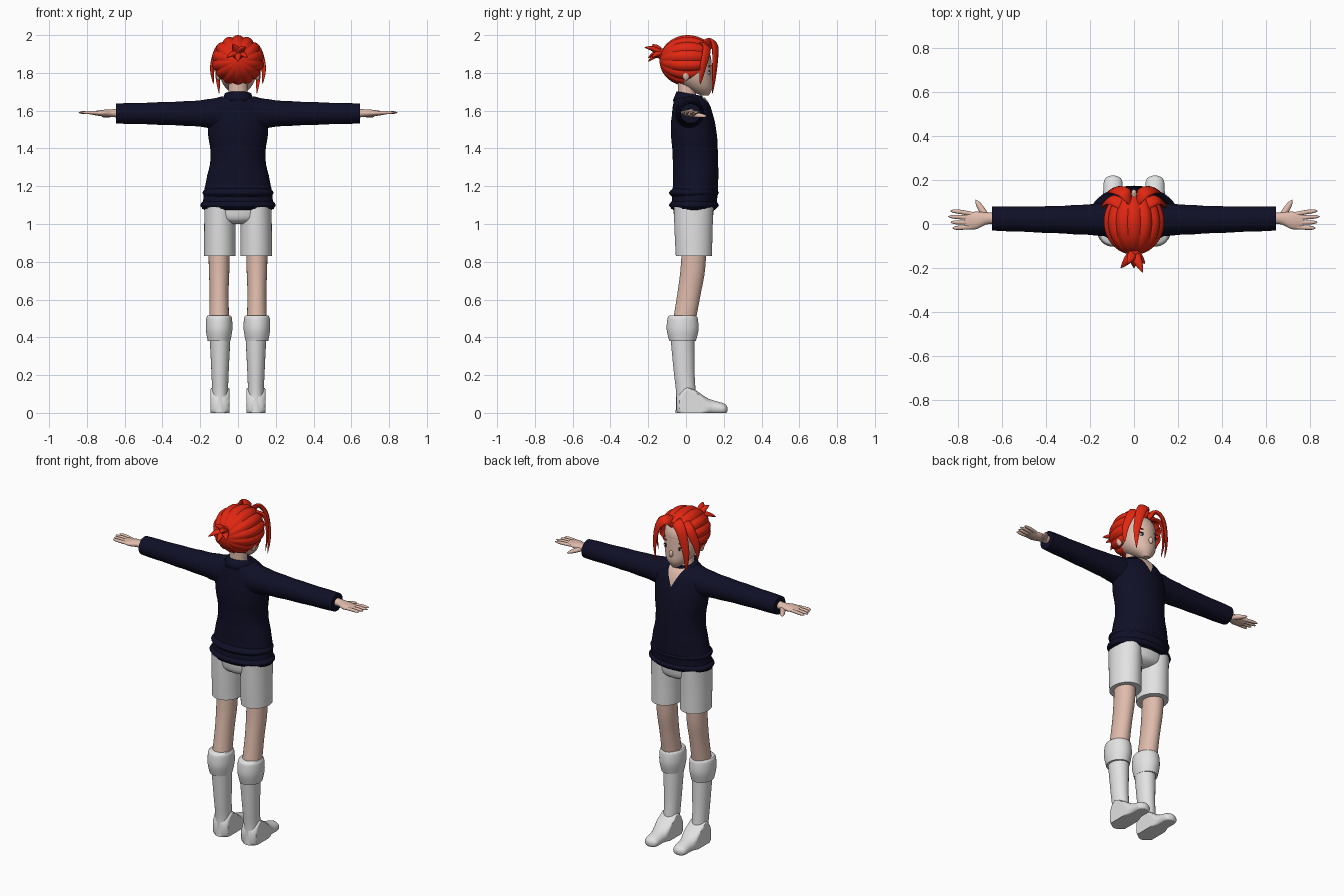
import bpy, bmesh, math
from mathutils import Vector

old = bpy.data.objects.get("Cube")
if old:
    bpy.data.objects.remove(old, do_unlink=True)

X, Y, Z = Vector((1, 0, 0)), Vector((0, 1, 0)), Vector((0, 0, 1))


def material(name, *rgb):
    m = bpy.data.materials.new(name)
    m.use_nodes = True
    m.diffuse_color = (*rgb, 1)
    node = m.node_tree.nodes["Principled BSDF"]
    node.inputs["Base Color"].default_value = (*rgb, 1)
    node.inputs["Roughness"].default_value = 0.8
    return m


RED = material("red hair", 0.75, 0.02, 0.006)
NAVY = material("navy wool", 0.005, 0.005, 0.02)
WHITE = material("white cloth", 0.76, 0.76, 0.76)
SKIN = material("skin", 0.74, 0.5, 0.41)
DARK = material("dark eye", 0.03, 0.02, 0.02)
LIP = material("lip", 0.55, 0.25, 0.2)


def finish(name, bm, *mats, mirror=False):
    bmesh.ops.recalc_face_normals(bm, faces=bm.faces)
    mesh = bpy.data.meshes.new(name)
    bm.to_mesh(mesh)
    bm.free()
    ob = bpy.data.objects.new(name, mesh)
    bpy.context.scene.collection.objects.link(ob)
    for mat in mats:
        mesh.materials.append(mat)
    if mirror:
        ob.modifiers.new("Mirror", "MIRROR").use_mirror_merge = False
    bpy.ops.object.select_all(action="DESELECT")
    ob.select_set(True)
    bpy.context.view_layer.objects.active = ob
    bpy.ops.object.shade_smooth_by_angle(angle=math.radians(45))
    return ob


def smooth_path(points, steps=5):
    # Catmull-Rom curve through the given points
    pts = [Vector(p) for p in points]
    padded = [pts[0]] + pts + [pts[-1]]
    out = []
    for before, start, end, after in zip(padded, padded[1:], padded[2:], padded[3:]):
        leave, arrive = (end - before) / 2, (after - start) / 2
        for k in range(steps):
            t = k / steps
            ease = t * t * (3 - 2 * t)
            out.append(start.lerp(end, ease) + leave * t * (1 - t) ** 2 - arrive * t * t * (1 - t))
    return out + [pts[-1]]


def ellipse(centre, u, v, count):
    angles = [math.tau * k / count for k in range(count)]
    return [centre + u * math.cos(a) + v * math.sin(a) for a in angles]


def loft(loops, closed=True):
    bm = bmesh.new()
    rows = [[bm.verts.new(co) for co in loop] for loop in loops]
    for a, b in zip(rows, rows[1:]):
        for k in range(len(a) if closed else len(a) - 1):
            n = (k + 1) % len(a)
            bm.faces.new((a[k], a[n], b[n], b[k]))
    if closed:
        bm.faces.new(rows[0])
        bm.faces.new(rows[-1])
    return bm


def body(rings, base=(0, 0, 0), along=Z, shift=Y, fold=0):
    # each ring: distance along, sideways shift, half width, half depth
    across = along.cross(shift)
    loops = []
    for i, (t, s, width, depth) in enumerate(smooth_path(rings)):
        swell = 1 + fold * math.sin(2 * i)
        centre = Vector(base) + along * t + shift * s
        loops.append(ellipse(centre, across * width * swell, shift * depth * swell, 40))
    return loft(loops)


def strand(name, mat, points, width, thick, focus, blunt=2, mirror=True):
    # tapered lock or finger whose flat side faces away from the focus
    path = smooth_path(points)
    last = len(path) - 1
    loops = []
    for i, p in enumerate(path):
        tangent = (path[min(i + 1, last)] - path[max(i - 1, 0)]).normalized()
        wide = tangent.cross(p - Vector(focus)).normalized()
        size = max(1 - (i / last) ** blunt, 0.05)
        loops.append(ellipse(p, wide * width * size, wide.cross(tangent) * thick * size, 12))
    finish(name, loft(loops), mat, mirror=mirror)


def ball(name, mat, centre, size, mirror=True):
    bm = bmesh.new()
    bmesh.ops.create_uvsphere(bm, u_segments=24, v_segments=16, radius=1)
    for v in bm.verts:
        v.co = Vector(c + s * q for c, s, q in zip(centre, size, v.co))
    finish(name, bm, mat, mirror=mirror)


def cut(bm, point, normal, clear=False):
    bmesh.ops.bisect_plane(bm, geom=bm.verts[:] + bm.edges[:] + bm.faces[:],
                           plane_co=point, plane_no=normal, clear_outer=clear)


# Sweater body with a skin V at the throat
bm = body([(1.08, .04, .19, .12), (1.2, .05, .175, .12), (1.35, .05, .145, .12),
           (1.5, .04, .16, .12), (1.62, .03, .15, .1), (1.67, .02, .08, .08)], fold=.006)
throat = Vector((0, 0, 1.57))
for side in (X, -X):
    cut(bm, throat, side - Z / 2)
for face in bm.faces:
    c = face.calc_center_median() - throat
    face.material_index = int(c.y > .04 and abs(c.x) < c.z / 2)
finish("sweater_body", bm, NAVY, SKIN)

# Gathered rolls of the hem
for name, height, size in (("hem_roll", 1.1, .2), ("hem_fold", 1.165, .188)):
    finish(name, body([(-.025, 0, size - .02, .11), (0, 0, size, .132), (.025, 0, size - .02, .11)],
                      base=(0, .042, height)), NAVY)

# Stand-up collar, open at the throat
rows = []
for rise in (0, .5, 1):
    radius = .09 - .02 * rise
    angles = [math.radians(110 + 320 * k / 30) for k in range(31)]
    rows.append([Vector((radius * math.cos(a), .02 + radius * math.sin(a),
                         1.64 + rise / 20 - math.sin(a) / 80)) for a in angles])
collar = finish("sweater_collar", loft(rows, closed=False), NAVY)
collar.modifiers.new("Thickness", "SOLIDIFY").thickness = .01

# Sleeves
finish("sleeve", body([(.08, .02, .09, .08), (.2, .02, .07, .07), (.4, .02, .06, .06),
                       (.645, .025, .053, .055)], base=Z * 1.585, along=X, fold=.015), NAVY, mirror=True)

# Hands: palm, four fingers from a rule, thumb
finish("palm", body([(.62, .025, .025, .026), (.67, .025, .02, .027), (.72, .016, .017, .04),
                     (.77, .015, .009, .034)], base=Z * 1.587, along=X), SKIN, mirror=True)
for i in range(4):
    y = .046 - .02 * i
    reach = .845 - .01 * abs(i - 1)
    strand(f"finger_{i + 1}", SKIN, [(.74, y, 1.588), (.79, y * 1.2, 1.59), (reach, y * 1.3, 1.59)],
           .01, .009, -Z, blunt=6)
strand("thumb", SKIN, [(.67, .03, 1.58), (.695, .07, 1.575), (.72, .11, 1.57)], .016, .013, -Z, blunt=4)

# Shorts
finish("shorts_hips", body([(1, .04, .06, .06), (1.03, .04, .15, .1), (1.12, .04, .17, .11)]), WHITE)
finish("shorts_leg", body([(.83, .042, .083, .096), (.95, .04, .083, .1), (1.09, .04, .082, .105)],
                          base=X * .096), WHITE, mirror=True)

# Bare legs
finish("leg", body([(.9, .045, .057, .065), (.75, .035, .054, .065), (.63, .016, .05, .062),
                    (.48, -.01, .053, .06)], base=X * .1), SKIN, mirror=True)

# Boots: folded cuff, shaft and flat-soled foot
finish("boot_cuff", body([(.515, 0, .06, .07), (.5, 0, .068, .08), (.44, 0, .07, .084), (.38, 0, .06, .07)],
                         base=(.1, -.018, 0)), WHITE, mirror=True)
finish("boot_shaft", body([(.42, -.02, .056, .064), (.22, -.01, .046, .055), (.1, 0, .042, .052),
                           (0, 0, .045, .055)], base=X * .095), WHITE, mirror=True)
bm = body([(-.05, .04, .03, .05), (0, .05, .1, .09), (.05, .045, .1, .075), (.12, .03, .05, .045),
           (.2, .02, .04, .03), (.22, .02, .01, .01)], base=X * .095, along=Y, shift=Z)
for v in bm.verts:
    v.co.x = min(max(v.co.x, .045), .145)
    v.co.z = max(v.co.z, 0)
finish("boot_foot", bm, WHITE, mirror=True)

# Neck, head and face
finish("neck", body([(1.6, .02, .07, .07), (1.68, .005, .052, .048), (1.8, .005, .052, .05)]), SKIN)
ball("cranium", SKIN, (0, .01, 1.86), (.107, .125, .11), mirror=False)
finish("jaw", body([(1.68, .1, .02, .02), (1.72, .07, .065, .07), (1.78, .03, .095, .11),
                    (1.86, .015, .1, .12)]), SKIN)
ball("nose", SKIN, (0, .142, 1.77), (.012, .015, .02), mirror=False)
ball("mouth", LIP, (0, .136, 1.73), (.02, .005, .004), mirror=False)
ball("ear", SKIN, (.104, 0, 1.79), (.013, .02, .03))
ball("eye_white", WHITE, (.045, .12, 1.8), (.02, .008, .009))
ball("iris", DARK, (.045, .125, 1.8), (.008, .005, .008))
ball("upper_lash", DARK, (.045, .123, 1.81), (.02, .006, .003))
ball("eyebrow", RED, (.045, .123, 1.835), (.024, .005, .004))

# Hair: ridged shell gathered at the back, trimmed along the hairline
bm = bmesh.new()
bmesh.ops.create_uvsphere(bm, u_segments=112, v_segments=40, radius=1)
for v in bm.verts:
    ridge = .93 + .07 * abs(math.sin(7 * math.atan2(v.co.y, v.co.x)))
    v.co = Vector((.14 * ridge * v.co.x, .01 + .15 * v.co.z, 1.865 + .135 * ridge * v.co.y))
cut(bm, Z * 1.755, Y * .7 - Z, clear=True)
cut(bm, (0, .065, 1.8), Y - Z * .4, clear=True)
finish("hair", bm, RED)

# Ponytail: knot and fanned tufts
knot = Vector((0, -.13, 1.9))
ball("hair_tie", RED, knot, (.03, .025, .03), mirror=False)
for i, tip in enumerate(((-.06, -.07, -.02), (.04, -.09, .035), (0, -.07, -.04), (-.03, -.05, .05), (.05, -.05, -.02))):
    tip = Vector(tip)
    strand(f"ponytail_tuft_{i + 1}", RED, [knot, knot + tip / 2 + Z * .01, knot + tip], .025, .018, Z, mirror=False)

# Loose fringe strands framing the face
crown = Z * 1.85
strand("fringe_front", RED, [(.015, .1, 1.94), (.04, .14, 1.965), (.08, .155, 1.92), (.105, .15, 1.8),
                             (.1, .14, 1.69)], .032, .012, crown, blunt=3)
strand("fringe_side", RED, [(.04, .08, 1.95), (.1, .11, 1.93), (.135, .09, 1.83), (.13, .075, 1.74)],
       .028, .011, crown, blunt=3)
